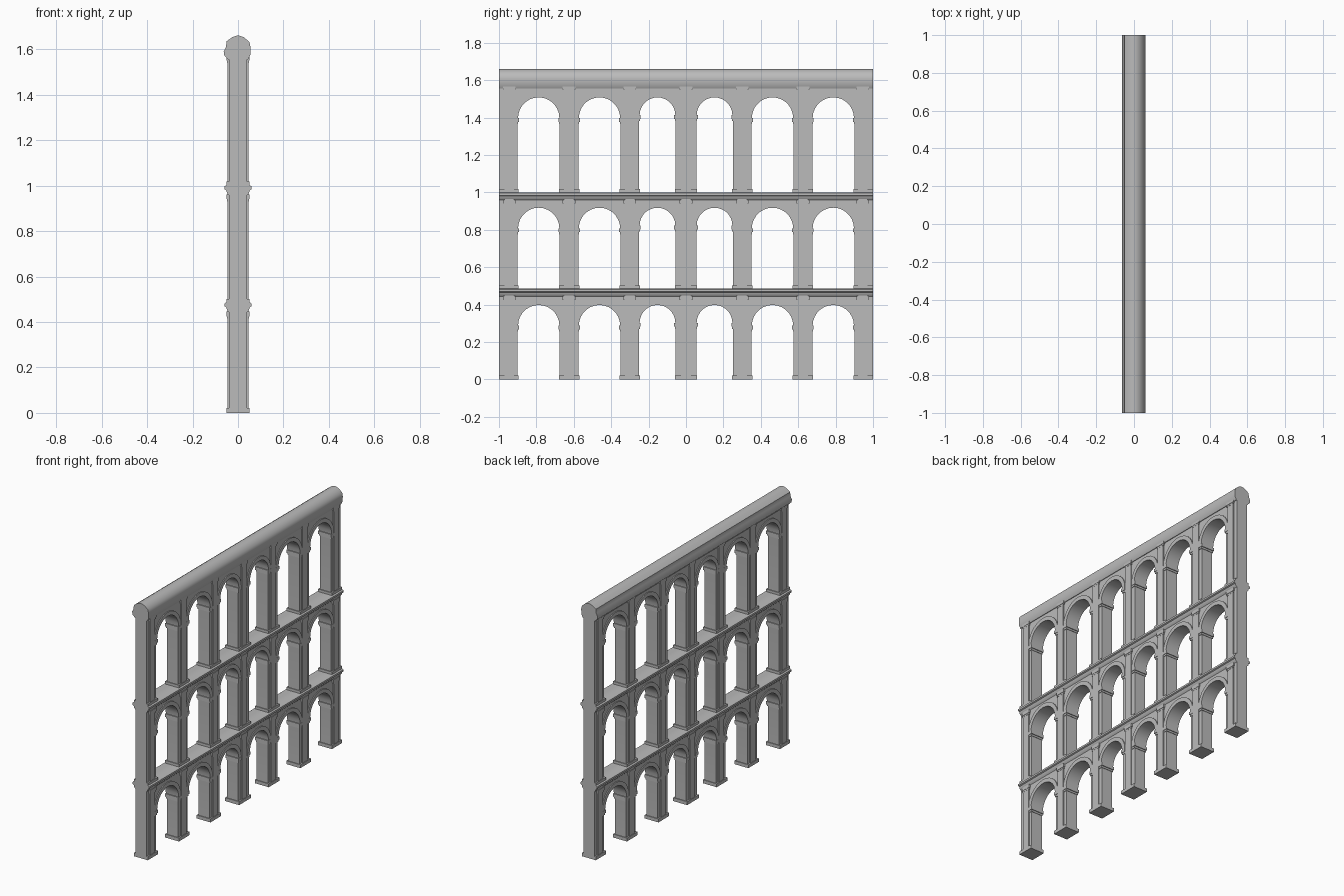
import bpy, bmesh, math

if "Cube" in bpy.data.objects:
    bpy.data.objects.remove(bpy.data.objects["Cube"])

stone = bpy.data.materials.new("grey stone")
stone.diffuse_color = (0.5, 0.5, 0.5, 1)
stone.use_nodes = True
stone.node_tree.nodes["Principled BSDF"].inputs["Base Color"].default_value = stone.diffuse_color

# Arch openings (start, end along y) and pilaster centres
OPENINGS = [(-0.9, -0.675), (-0.575, -0.35), (-0.25, -0.055),
            (0.055, 0.25), (0.35, 0.575), (0.675, 0.9)]
PIERS = [-0.945, -0.625, -0.3, 0, 0.3, 0.625, 0.945]
# Tiers: floor, arch crown, top
TIERS = [("lower", 0.0, 0.40, 0.465), ("middle", 0.48, 0.92, 0.98),
         ("upper", 0.995, 1.51, 1.59)]
SEG = 14


def finish(bm, name, angle=35):
    bmesh.ops.recalc_face_normals(bm, faces=bm.faces)
    me = bpy.data.meshes.new(name)
    bm.to_mesh(me)
    bm.free()
    me.materials.append(stone)
    ob = bpy.data.objects.new(name, me)
    bpy.context.collection.objects.link(ob)
    bpy.ops.object.select_all(action='DESELECT')
    ob.select_set(True)
    bpy.context.view_layer.objects.active = ob
    bpy.ops.object.shade_smooth_by_angle(angle=math.radians(angle))
    return ob


def prism(bm, pts, direction):
    """Extrude a closed outline of 3D points along a direction."""
    f = bm.faces.new([bm.verts.new(p) for p in pts])
    ext = bmesh.ops.extrude_face_region(bm, geom=[f])
    vs = [v for v in ext["geom"] if isinstance(v, bmesh.types.BMVert)]
    bmesh.ops.translate(bm, verts=vs, vec=direction)


def slab(bm, pts, half):
    """Outline in (y, z), extruded evenly through the wall."""
    prism(bm, [(-half, y, z) for y, z in pts], (2 * half, 0, 0))


def box(bm, y, half_y, z0, z1, half_x):
    slab(bm, [(y - half_y, z0), (y + half_y, z0),
              (y + half_y, z1), (y - half_y, z1)], half_x)


def arc(c, r, z):
    return [(c - r * math.cos(math.pi * i / SEG), z + r * math.sin(math.pi * i / SEG))
            for i in range(SEG + 1)]


for tier, z0, crown, top in TIERS:
    # Wall with arched openings
    bm = bmesh.new()
    outline = [(-1, top), (-1, z0)]
    for a, b in OPENINGS:
        r = (b - a) / 2
        outline += [(a, z0)] + arc((a + b) / 2, r, crown - r) + [(b, z0)]
    outline += [(1, z0), (1, top)]
    slab(bm, outline, 0.04)
    finish(bm, tier + "_arcade_wall")

    # Raised rims around the arches
    bm = bmesh.new()
    for a, b in OPENINGS:
        c, r = (a + b) / 2, (b - a) / 2
        slab(bm, arc(c, r - 0.002, crown - r) + arc(c, r + 0.024, crown - r)[::-1], 0.046)
    finish(bm, tier + "_arch_rims")

    # Impost mouldings where the arches spring
    bm = bmesh.new()
    for a, b in OPENINGS:
        spring = crown - (b - a) / 2
        for y, s in ((a, -1), (b, 1)):
            box(bm, y + s * 0.008, 0.016, spring - 0.02, spring, 0.047)
            box(bm, y + s * 0.01, 0.013, spring - 0.032, spring - 0.02, 0.044)
    finish(bm, tier + "_imposts")

    # Pilasters with bases and capitals
    bm = bmesh.new()
    for y in PIERS:
        box(bm, y, 0.026, z0, top, 0.047)
        box(bm, y, 0.034, top - 0.04, top - 0.02, 0.05)
        box(bm, y, 0.03, top - 0.05, top - 0.04, 0.048)
    finish(bm, tier + "_pilasters")

    # Pier feet
    bm = bmesh.new()
    edges = [-1] + [v for o in OPENINGS for v in o] + [1]
    for a, b in zip(edges[::2], edges[1::2]):
        lo, hi = max(a - 0.005, -1), min(b + 0.005, 1)
        box(bm, (lo + hi) / 2, (hi - lo) / 2, z0, z0 + 0.022, 0.05)
    finish(bm, tier + "_pier_feet")

# String courses between the tiers
half_band = [(0.04, -0.03), (0.048, -0.022), (0.052, -0.008), (0.06, -0.004),
             (0.06, 0.008), (0.054, 0.012)]
for name, z in (("lower_cornice", 0.473), ("middle_cornice", 0.988)):
    bm = bmesh.new()
    ring = half_band + [(-x, h) for x, h in half_band[::-1]]
    prism(bm, [(x, -1, z + h) for x, h in ring], (0, 2, 0))
    finish(bm, name)

# Rounded coping along the top
bm = bmesh.new()
coping = [(0.044, 1.555), (0.054, 1.575), (0.055, 1.61), (0.05, 1.632), (0.025, 1.653),
          (0, 1.661), (-0.025, 1.653), (-0.05, 1.635), (-0.053, 1.61), (-0.063, 1.59),
          (-0.06, 1.572), (-0.044, 1.555)]
prism(bm, [(x, -1, z) for x, z in coping], (0, 2, 0))
finish(bm, "coping", 40)
